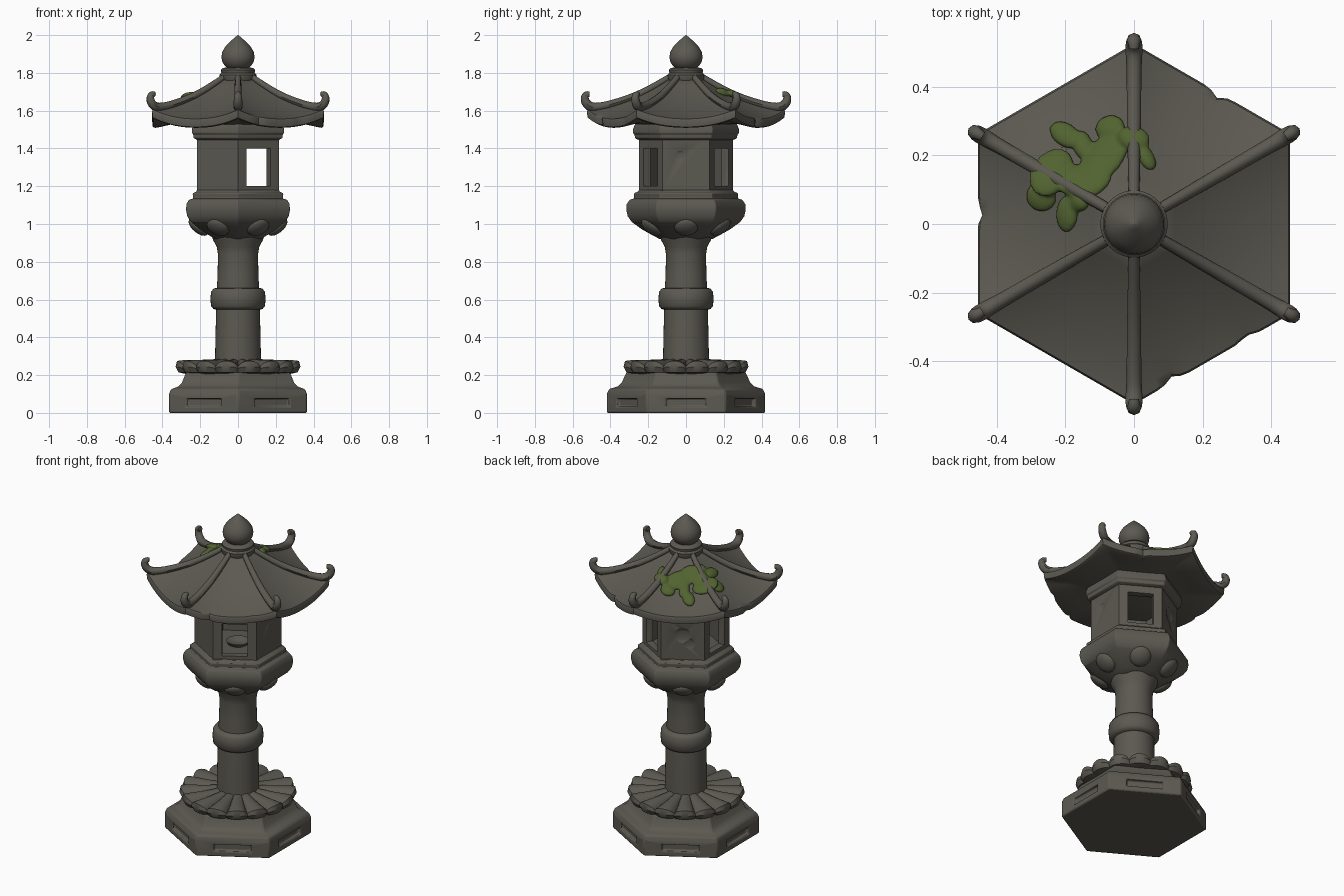
import bpy, bmesh
from math import sin, cos, tan, pi, radians, hypot, atan2, exp
from mathutils import Vector, Matrix

cube = bpy.data.objects.get("Cube")
if cube:
    bpy.data.objects.remove(cube, do_unlink=True)


def material(name, rgb):
    m = bpy.data.materials.new(name)
    m.use_nodes = True
    m.diffuse_color = (*rgb, 1)
    bsdf = m.node_tree.nodes["Principled BSDF"]
    bsdf.inputs["Base Color"].default_value = (*rgb, 1)
    bsdf.inputs["Roughness"].default_value = 0.9
    return m


STONE = material("dark weathered stone", (0.105, 0.1, 0.082))
MOSS = material("moss green", (0.085, 0.125, 0.03))


def activate(ob):
    bpy.ops.object.select_all(action='DESELECT')
    ob.select_set(True)
    bpy.context.view_layer.objects.active = ob


def finish(name, bm, mat=STONE, bevel=0, angle=35):
    bmesh.ops.recalc_face_normals(bm, faces=bm.faces)
    me = bpy.data.meshes.new(name)
    bm.to_mesh(me)
    bm.free()
    me.materials.append(mat)
    ob = bpy.data.objects.new(name, me)
    bpy.context.collection.objects.link(ob)
    activate(ob)
    bpy.ops.object.shade_smooth_by_angle(angle=radians(angle))
    if bevel:
        mod = ob.modifiers.new("worn edges", 'BEVEL')
        mod.width, mod.segments, mod.angle_limit = bevel, 2, radians(40)
    return ob


def loft(rings, closed=False):
    """Skin rings of points; cap both ends or close the loop."""
    bm = bmesh.new()
    vs = [[bm.verts.new(p) for p in ring] for ring in rings]
    n = len(vs[0])
    pairs = list(zip(vs, vs[1:])) + ([(vs[-1], vs[0])] if closed else [])
    for a, b in pairs:
        for i in range(n):
            j = (i + 1) % n
            bm.faces.new((a[i], a[j], b[j], b[i]))
    if not closed:
        bm.faces.new(vs[0][::-1])
        bm.faces.new(vs[-1])
    return bm


def hexagon(name, profile, closed=False, bevel=0.008):
    """Six-sided solid from (apothem, z) pairs, corners on the y axis."""
    R = 1 / cos(pi / 6)
    rings = [[(a * R * cos(pi / 6 + k * pi / 3), a * R * sin(pi / 6 + k * pi / 3), z)
              for k in range(6)] for a, z in profile]
    return finish(name, loft(rings, closed), bevel=bevel)


def lathe(name, profile, n=40):
    rings = [[(r * cos(2 * pi * k / n), r * sin(2 * pi * k / n), z)
              for k in range(n)] for r, z in profile]
    return finish(name, loft(rings), angle=45)


def around(deg):
    return Matrix.Rotation(radians(deg), 4, 'Z')


def carve(ob, bm):
    """Cut the shapes in bm out of ob, before its bevel."""
    cutter = finish("cutter", bm)
    cutter.hide_render = True
    mod = ob.modifiers.new("carve", 'BOOLEAN')
    mod.operation, mod.solver, mod.object = 'DIFFERENCE', 'EXACT', cutter
    activate(ob)
    bpy.ops.object.modifier_move_to_index(modifier=mod.name, index=0)
    bpy.ops.object.modifier_apply(modifier=mod.name)
    bpy.data.objects.remove(cutter, do_unlink=True)


def box(bm, deg, centre, size):
    bmesh.ops.create_cube(bm, size=1, matrix=around(deg) @ Matrix.Translation(centre)
                          @ Matrix.Diagonal((*size, 1)))


# Stepped base with a sunken slot on every side
base = hexagon("base", [(0.365, 0), (0.365, 0.1), (0.355, 0.125), (0.315, 0.14),
                        (0.297, 0.16), (0.275, 0.215)])
slots = bmesh.new()
for k in range(6):
    box(slots, 60 * k, (0.37, 0, 0.055), (0.05, 0.21, 0.042))
carve(base, slots)

# Lotus plate: sixteen petals with creases between them
PETALS, STEPS = 16, 10
rings = []
for r, z, swell, lift in ((0.25, 0.2, 0, 0), (0.3, 0.215, 0.02, 0), (0.315, 0.235, 0.02, 0.01),
                          (0.308, 0.247, 0.02, 0.028), (0.28, 0.245, 0.01, 0.035),
                          (0.2, 0.255, 0, 0.026), (0.11, 0.275, 0, 0.01)):
    ring = []
    for k in range(PETALS * STEPS):
        t = 2 * pi * k / (PETALS * STEPS)
        bulge = abs(sin(t * PETALS / 2)) ** 0.6
        rr = r + swell * bulge
        ring.append((rr * cos(t), rr * sin(t), z + lift * bulge))
    rings.append(ring)
finish("lotus_plate", loft(rings), angle=40)

# Column and its collar
lathe("column", [(0.122, 0.26), (0.119, 0.42), (0.114, 0.6), (0.108, 0.74), (0.106, 0.84),
                 (0.113, 0.88), (0.132, 0.915), (0.14, 0.94)])
lathe("column_collar", [(0.11, 0.545), (0.13, 0.55), (0.143, 0.565), (0.146, 0.605),
                        (0.143, 0.64), (0.13, 0.658), (0.11, 0.662)])

# Hexagonal bowl under the lamp house, with a round boss on each slope
hexagon("lamp_platform", [(0.12, 0.92), (0.148, 0.937), (0.2, 0.97), (0.25, 1.012), (0.268, 1.04),
                          (0.275, 1.075), (0.273, 1.105), (0.26, 1.128), (0.238, 1.135),
                          (0.24, 1.162), (0.22, 1.172), (0.217, 1.18)], bevel=0.005)
bm = bmesh.new()
for k in range(6):
    bmesh.ops.create_uvsphere(bm, u_segments=20, v_segments=12, radius=0.062, matrix=around(60 * k)
                              @ Matrix.Translation((0.21, 0, 0.984))
                              @ Matrix.Rotation(radians(-50), 4, 'Y').inverted()
                              @ Matrix.Diagonal((0.5, 1, 1, 1)))
finish("platform_bosses", bm)

# Hollow lamp house: windows on alternate sides, worn chips on the others
house = hexagon("lamp_house", [(0.216, 1.17), (0.216, 1.46), (0.175, 1.46), (0.175, 1.17)],
                closed=True, bevel=0.004)
holes = bmesh.new()
for deg in (-60, 60, 180):
    box(holes, deg, (0.2, 0, 1.3), (0.14, 0.148, 0.2))
    box(holes, deg, (0.222, 0, 1.3), (0.03, 0.172, 0.224))
carve(house, holes)
chips = bmesh.new()
for deg, y, z, size in ((0, -0.03, 1.36, 0.03), (120, 0.0, 1.33, 0.05), (120, 0.04, 1.28, 0.035)):
    bmesh.ops.create_icosphere(chips, subdivisions=2, radius=size, matrix=around(deg)
                               @ Matrix.Translation((0.218, y, z)) @ Matrix.Diagonal((0.2, 1, 1, 1)))
    carve(house, chips)
    chips = bmesh.new()
chips.free()
lathe("lamp_dish", [(0.04, 1.17), (0.06, 1.185), (0.068, 1.2), (0.06, 1.2), (0.04, 1.187)], 28)
hexagon("cornice", [(0.217, 1.445), (0.235, 1.455), (0.237, 1.475), (0.243, 1.48),
                    (0.243, 1.505), (0.23, 1.54)], bevel=0.004)

# Roof: concave slopes whose eaves lift towards the corners
SLOPE = [(0.07, 1.775), (0.12, 1.735), (0.18, 1.692), (0.24, 1.653), (0.3, 1.62),
         (0.36, 1.59), (0.42, 1.566), (0.455, 1.555)]
EAVE = 0.455


def roof_z(a, s):
    z = SLOPE[-1][1]
    for (a0, z0), (a1, z1) in zip(SLOPE, SLOPE[1:]):
        if a <= a1:
            z = z0 + (z1 - z0) * (a - a0) / (a1 - a0)
            break
    return z + 0.05 * abs(s) ** 2.2 * (a / EAVE) ** 2


def roof_at(x, y):
    t = atan2(y, x)
    d = t - round(t / (pi / 3)) * pi / 3
    return roof_z(hypot(x, y) * cos(d), tan(d) / tan(pi / 6))


SIDE = 20
CHIPS = [(176, 0.014), (57, 0.016), (-76, 0.016), (-45, 0.01)]


def roof_ring(a, drop, wear=0, flat=None):
    ring = []
    for k in range(6):
        for i in range(SIDE):
            s = 2 * i / SIDE - 1
            t = radians(60 * k) + atan2(s * tan(pi / 6), 1)
            r = a / cos(t - radians(60 * k))
            for deg, depth in CHIPS:
                off = (t - radians(deg) + pi) % (2 * pi) - pi
                r -= wear * depth * exp(-(off / 0.045) ** 2)
            z = flat if flat else roof_z(a, s) - drop
            ring.append((r * cos(t), r * sin(t), z))
    return ring


rings = [roof_ring(a, 0) for a, z in SLOPE[:-1]]
rings += [roof_ring(EAVE - 0.005, 0, 1), roof_ring(EAVE, 0.008, 1), roof_ring(EAVE - 0.004, 0.042, 1),
          roof_ring(EAVE - 0.014, 0.05, 1), roof_ring(0.34, 0.07), roof_ring(0.22, 0, flat=1.525)]
finish("roof", loft(rings), angle=40)

# Corner ridges ending in upturned curls
corner = [(r, roof_z(r * cos(pi / 6), 1) + 0.006, w) for r, w in
          ((0.09, 0.016), (0.18, 0.018), (0.28, 0.02), (0.38, 0.021), (0.46, 0.022))]
curl = [(0.505, 1.618, 0.025), (0.53, 1.64, 0.024), (0.538, 1.668, 0.021),
        (0.528, 1.688, 0.018), (0.51, 1.688, 0.014)]
path = corner + curl
for k in range(6):
    cu = bpy.data.curves.new("roof_ridge", 'CURVE')
    cu.dimensions, cu.bevel_depth, cu.bevel_resolution, cu.use_fill_caps = '3D', 1, 2, True
    cu.resolution_u = 4
    sp = cu.splines.new('NURBS')
    sp.points.add(len(path) - 1)
    sp.order_u, sp.use_endpoint_u = 3, True
    for p, (r, z, w) in zip(sp.points, path):
        p.co, p.radius = (r, 0, z, 1), w
    cu.materials.append(STONE)
    ridge = bpy.data.objects.new(f"roof_ridge_{k + 1}", cu)
    bpy.context.collection.objects.link(ridge)
    ridge.rotation_euler.z = radians(30 + 60 * k)
    activate(ridge)
    bpy.ops.object.convert(target='MESH')
    bpy.ops.object.shade_smooth_by_angle(angle=radians(45))

# Finial: collar and pointed jewel
lathe("finial_collar", [(0.085, 1.75), (0.097, 1.772), (0.098, 1.79), (0.088, 1.8),
                        (0.091, 1.815), (0.08, 1.826), (0.05, 1.83)])
lathe("finial_jewel", [(0.05, 1.82), (0.07, 1.838), (0.084, 1.86), (0.088, 1.885), (0.083, 1.912),
                       (0.066, 1.94), (0.042, 1.965), (0.018, 1.987), (0.001, 2.0)])

# Moss: flattened lobes lying on the slope, fused together
bm = bmesh.new()
for x, y, long, wide, turn in ((-0.09, 0.19, 0.1, 0.06, 55), (-0.13, 0.12, 0.07, 0.05, 30),
                               (-0.24, 0.15, 0.08, 0.06, 60), (-0.27, 0.08, 0.05, 0.045, 0),
                               (-0.2, 0.26, 0.055, 0.035, -40), (-0.15, 0.23, 0.05, 0.03, -70),
                               (-0.07, 0.28, 0.045, 0.04, 0), (0.0, 0.25, 0.048, 0.038, -20),
                               (0.035, 0.195, 0.045, 0.025, -65), (-0.195, 0.03, 0.055, 0.036, 85),
                               (-0.16, 0.065, 0.035, 0.03, 0), (-0.18, 0.13, 0.06, 0.05, 0)):
    e = 0.02
    normal = Vector((roof_at(x - e, y) - roof_at(x + e, y),
                     roof_at(x, y - e) - roof_at(x, y + e), 2 * e))
    tilt = Vector((0, 0, 1)).rotation_difference(normal).to_matrix().to_4x4()
    bmesh.ops.create_icosphere(bm, subdivisions=3, radius=1,
                               matrix=Matrix.Translation((x, y, roof_at(x, y) + 0.006)) @ tilt
                               @ around(turn) @ Matrix.Diagonal((long, wide, 0.02, 1)))
moss = finish("moss", bm, MOSS)
fuse = moss.modifiers.new("fuse", 'REMESH')
fuse.mode, fuse.voxel_size, fuse.use_smooth_shade = 'VOXEL', 0.007, True
soft = moss.modifiers.new("soften", 'SMOOTH')
soft.iterations = 3
